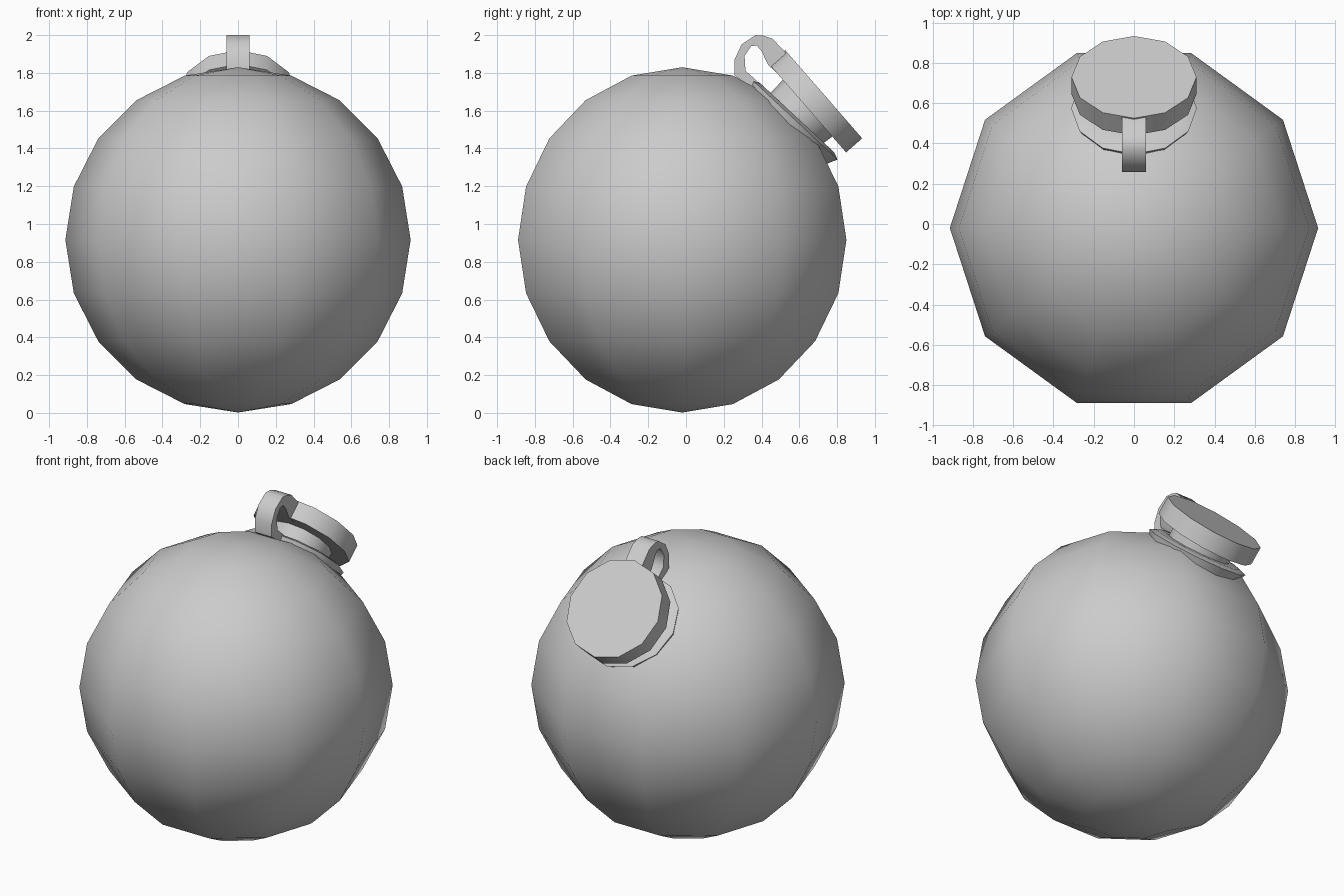
import bpy, bmesh
from math import radians, sin, cos, pi
from mathutils import Matrix

if "Cube" in bpy.data.objects:
    bpy.data.objects.remove(bpy.data.objects["Cube"])


def finish(name, bm, smooth_angle=None):
    bmesh.ops.recalc_face_normals(bm, faces=bm.faces)
    mesh = bpy.data.meshes.new(name)
    bm.to_mesh(mesh)
    bm.free()
    ob = bpy.data.objects.new(name, mesh)
    bpy.context.collection.objects.link(ob)
    bpy.ops.object.select_all(action='DESELECT')
    ob.select_set(True)
    bpy.context.view_layer.objects.active = ob
    if smooth_angle:
        bpy.ops.object.shade_smooth_by_angle(angle=radians(smooth_angle))
    return ob


def lathe(name, profile, origin, tilt, sides=12):
    """Turn (radius, height) points about an axis leaning toward +y, capping both ends."""
    bm = bmesh.new()
    rings = [[bm.verts.new((r * cos(2 * pi * i / sides), r * sin(2 * pi * i / sides), h))
              for i in range(sides)] for r, h in profile]
    for a, b in zip(rings, rings[1:]):
        for i in range(sides):
            j = (i + 1) % sides
            bm.faces.new((a[i], a[j], b[j], b[i]))
    bm.faces.new(rings[0])
    bm.faces.new(rings[-1])
    bm.transform(Matrix.Translation(origin) @ Matrix.Rotation(radians(-tilt), 4, 'X'))
    return finish(name, bm, 40)


# Round body, a ten-sided ball with smooth shading
CENTRE = (0, -0.02, 0.916)
bm = bmesh.new()
bmesh.ops.create_uvsphere(bm, u_segments=10, v_segments=10, radius=0.914)
bm.transform(Matrix.Translation(CENTRE) @ Matrix.Rotation(pi / 2, 4, 'Z'))
finish("body", bm, 60)

# Collar set into the body
lathe("collar", [(0.28, 0.80), (0.295, 0.838), (0.312, 0.872), (0.27, 0.888), (0.19, 0.888)],
      CENTRE, 43)

# Lid and the plug beneath it, tilted slightly open
LID = (0, 0.729, 1.687)
lathe("lid", [(0.31, -0.113), (0.31, 0)], LID, 48.9)
lathe("plug", [(0.19, -0.22), (0.2, -0.10)], LID, 48.9)

# Bent strap joining the lid to the collar
outer = [(0.56, 1.872), (0.458, 1.981), (0.41, 1.997), (0.368, 2.0), (0.294, 1.95),
         (0.257, 1.87), (0.257, 1.786), (0.347, 1.722), (0.40, 1.68)]
inner = [(0.43, 1.705), (0.36, 1.772), (0.315, 1.81), (0.31, 1.89), (0.345, 1.942),
         (0.375, 1.945), (0.40, 1.915), (0.434, 1.844), (0.49, 1.79)]
inner.reverse()
bm = bmesh.new()
strap = [[bm.verts.new((x, y, z)) for x in (-0.06, 0.06) for y, z in line]
         for line in (outer, inner)]
n = len(outer)
for i in range(n - 1):
    for s in (0, n):
        bm.faces.new((strap[0][i + s], strap[0][i + 1 + s], strap[1][i + 1 + s], strap[1][i + s]))
    for side in strap:
        bm.faces.new((side[i], side[i + 1], side[i + 1 + n], side[i + n]))
for i in (0, n - 1):
    bm.faces.new((strap[0][i], strap[1][i], strap[1][i + n], strap[0][i + n]))
finish("hinge_strap", bm, 50)
